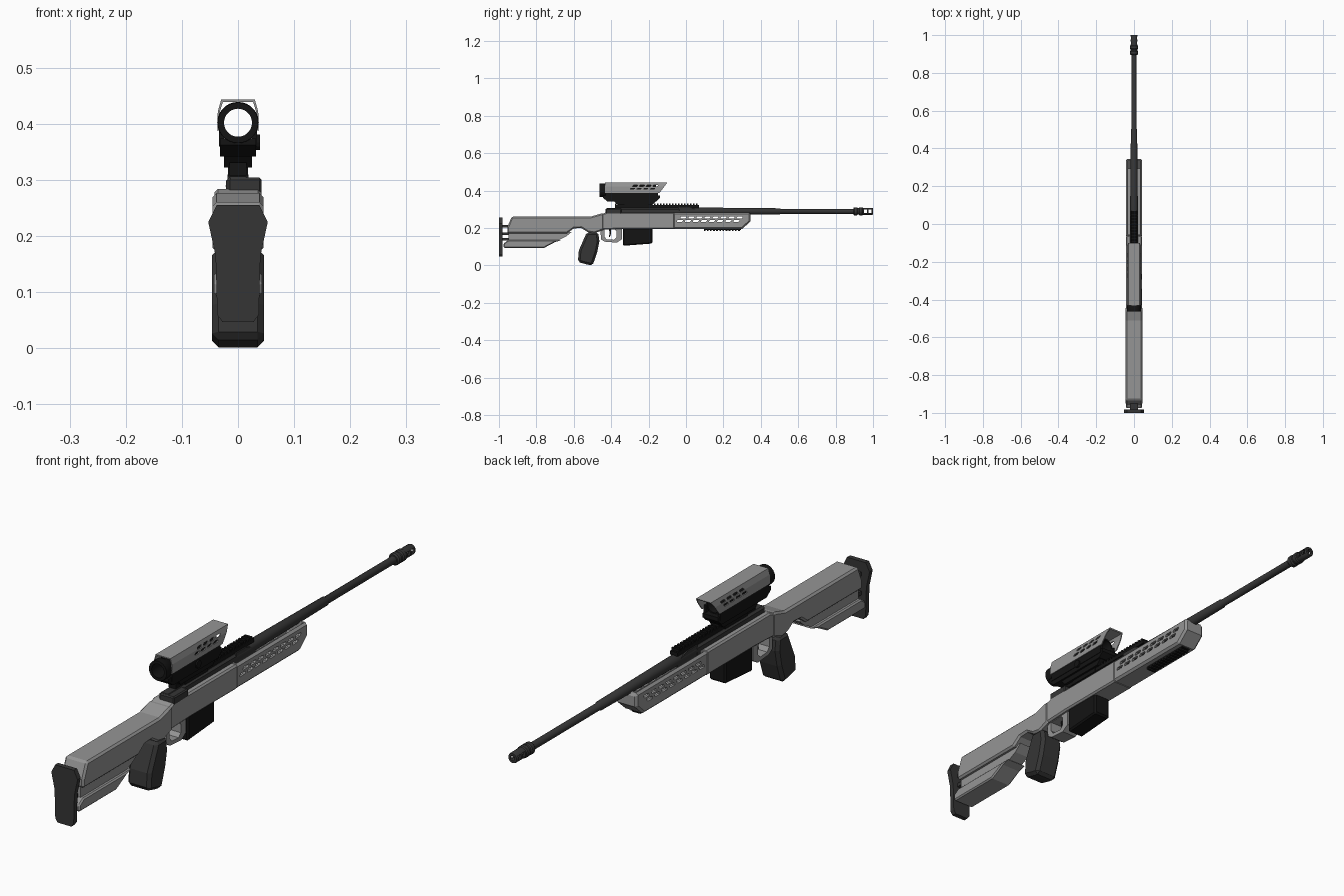
import bpy, bmesh, math
from mathutils import Vector

if "Cube" in bpy.data.objects:
    bpy.data.objects.remove(bpy.data.objects["Cube"])


def material(name, v):
    m = bpy.data.materials.new(name)
    m.diffuse_color = (v, v, v, 1)
    m.use_nodes = True
    m.node_tree.nodes["Principled BSDF"].inputs["Base Color"].default_value = m.diffuse_color
    return m


LIGHT = material("light_grey", 0.30)
DARK = material("dark_grey", 0.036)
BLACK = material("black", 0.007)


def make(name, bm, mat=None):
    bmesh.ops.recalc_face_normals(bm, faces=bm.faces[:])
    me = bpy.data.meshes.new(name)
    bm.to_mesh(me)
    bm.free()
    ob = bpy.data.objects.new(name, me)
    bpy.context.collection.objects.link(ob)
    if mat:
        me.materials.append(mat)
    return ob


def add_prism(bm, pts, lo, hi, axis):
    """Extrude a 2D outline: axis x uses (y,z) points, axis y uses (x,z)."""
    def v(p, t):
        return (t, p[0], p[1]) if axis == "x" else (p[0], t, p[1])
    a = [bm.verts.new(v(p, lo)) for p in pts]
    b = [bm.verts.new(v(p, hi)) for p in pts]
    bm.faces.new(a[::-1])
    bm.faces.new(b)
    for i in range(len(pts)):
        j = (i + 1) % len(pts)
        bm.faces.new((a[i], a[j], b[j], b[i]))


def prism(name, pts, lo, hi, mat=None, axis="x", bevel=0):
    bm = bmesh.new()
    add_prism(bm, pts, lo, hi, axis)
    ob = make(name, bm, mat)
    if bevel:
        m = ob.modifiers.new("chamfer", "BEVEL")
        m.width = bevel
        m.segments = 1
        m.limit_method = "ANGLE"
        m.angle_limit = math.radians(50)
    return ob


def rect(a0, a1, b0, b1):
    return [(a0, b0), (a1, b0), (a1, b1), (a0, b1)]


def box(name, x, y, z, mat=None, bevel=0):
    return prism(name, rect(*y, *z), x[0], x[1], mat, "x", bevel)


def lathe(name, prof, z, mat, n=20):
    """Closed (y, radius) profile turned round a lengthwise axis."""
    bm = bmesh.new()
    rings = []
    for i in range(n):
        a = 2 * math.pi * i / n
        rings.append([bm.verts.new((r * math.cos(a), y, z + r * math.sin(a))) for y, r in prof])
    for i in range(n):
        p, q = rings[i], rings[(i + 1) % n]
        for k in range(len(prof)):
            l = (k + 1) % len(prof)
            bm.faces.new((p[k], p[l], q[l], q[k]))
    ob = make(name, bm, mat)
    bpy.context.view_layer.objects.active = ob
    ob.select_set(True)
    bpy.ops.object.shade_smooth_by_angle(angle=math.radians(35))
    ob.select_set(False)
    return ob


def cut(ob, *cutters):
    for c in cutters:
        m = ob.modifiers.new("cut", "BOOLEAN")
        m.object = c
        m.operation = "DIFFERENCE"
        m.solver = "EXACT"
    dg = bpy.context.evaluated_depsgraph_get()
    dg.update()
    me = bpy.data.meshes.new_from_object(ob.evaluated_get(dg))
    ob.modifiers.clear()
    ob.data = me
    for c in cutters:
        bpy.data.objects.remove(c)


def slots(rows, step, length, h, half):
    """Rows of slanted slots: (first y, z, count)."""
    bm = bmesh.new()
    for y0, z, n in rows:
        for i in range(n):
            y = y0 + i * step
            pts = [(y, z), (y + length - .006, z), (y + length, z + h / 2),
                   (y + length, z + h), (y + .006, z + h), (y, z + h / 2)]
            add_prism(bm, pts, -half, half, "x")
    return make("slot_cutter", bm)


def rail(name, y0, y1, zbase, zroot, ztip, half, n, mat):
    """Toothed accessory rail."""
    p = (y1 - y0) / n
    pts = [(y1, zbase), (y0, zbase)]
    for i in range(n):
        y = y0 + i * p
        pts += [(y, zroot), (y, ztip), (y + p * .55, ztip), (y + p * .55, zroot)]
    pts.append((y1, zroot))
    return prism(name, pts, -half, half, mat)


# Butt pad and its posts
prism("butt_pad", [(-.038, .255), (.038, .255), (.053, .225), (.04, .165), (.037, .06),
                   (.028, .047), (-.028, .047), (-.037, .06), (-.04, .165), (-.053, .225)],
      -1.0, -.982, DARK, "y")
for z in (.14, .17, .21):
    box("butt_post", (-.02, .02), (-.985, -.94), (z - .007, z + .007), DARK)

# Stock: upper body, recessed middle, lower rail
prism("stock_upper", [(-.955, .172), (-.955, .205), (-.932, .261), (-.51, .261), (-.455, .277),
                      (-.44, .277), (-.44, .19), (-.49, .172), (-.525, .178), (-.56, .2),
                      (-.6, .198), (-.635, .172)], -.045, .045, LIGHT, bevel=.007)
prism("stock_middle", [(-.95, .125), (-.95, .18), (-.61, .18), (-.64, .155), (-.70, .125)],
      -.03, .03, LIGHT)
prism("stock_lower", [(-.975, .093), (-.975, .118), (-.95, .135), (-.665, .135), (-.70, .125), (-.76, .093)],
      -.043, .043, LIGHT, bevel=.01)

# Pistol grip
prism("pistol_grip", [(-.53, .178), (-.47, .178), (-.463, .13), (-.475, .07), (-.495, .012),
                      (-.497, 0), (-.525, .004), (-.578, .018), (-.573, .08)],
      -.046, .046, DARK, bevel=.012)

# Chassis, trigger guard, trigger
prism("chassis", [(-.46, .19), (-.46, .272), (-.425, .284), (-.06, .284), (-.06, .195), (-.34, .195)],
      -.042, .042, LIGHT, bevel=.006)
guard = prism("trigger_guard", [(-.457, .2), (-.455, .14), (-.435, .127), (-.37, .122),
                                (-.342, .14), (-.342, .2)], -.03, .03, LIGHT)
cut(guard, prism("guard_cutter", [(-.437, .155), (-.425, .14), (-.385, .137), (-.372, .15),
                                  (-.372, .182), (-.38, .191), (-.437, .191)], -.1, .1))
prism("trigger", [(-.412, .195), (-.402, .195), (-.4, .17), (-.408, .15), (-.413, .152), (-.408, .17)],
      -.005, .005, BLACK)

# Magazine
prism("magazine", [(-.337, .2), (-.337, .105), (-.18, .117), (-.18, .2)], -.034, .034, BLACK, bevel=.006)

# Slotted, hollow fore-end
fore = prism("fore_end", [(-.07, .195), (.30, .195), (.345, .235), (.345, .28), (.338, .284), (-.07, .284)],
             -.042, .042, LIGHT, bevel=.008)
cut(fore, prism("channel_cutter", [(-.055, .205), (.295, .205), (.333, .24), (.333, .32), (-.055, .32)],
                -.033, .033),
    slots([(-.03, .251, 8), (-.048, .233, 8)], .043, .032, .011, .1))
rail("lower_rail", .095, .295, .2, .19, .183, .017, 12, BLACK)

# Receiver, bolt and top rail
box("receiver", (-.021, .021), (-.43, -.03), (.25, .306), DARK, bevel=.007)
prism("receiver_front", [(-.04, .27), (-.04, .31), (.02, .31), (.075, .29), (.075, .27)],
      -.019, .019, DARK)
box("bolt_block", (-.017, .042), (-.43, -.345), (.273, .304), DARK, bevel=.004)
rail("top_rail", -.38, .07, .308, .322, .331, .015, 28, BLACK)

# Barrel and muzzle brake
lathe("barrel", [(-.05, .008), (-.05, .021), (.08, .0205), (.5, .0165), (.505, .0135),
                 (.92, .0135), (.92, .008)], .289, DARK)
brake = lathe("muzzle_brake", [(.895, .009), (.895, .018), (.9, .022), (.914, .022), (.918, .018),
                               (.924, .018), (.928, .022), (.942, .022), (.946, .019),
                               (.996, .019), (1.0, .017), (1.0, .009)], .289, DARK)
cut(brake, *[box("port_cutter", (-.1, .1), (y, y + .016), (.279, .299)) for y in (.951, .976)])

# Scope: open tube, base steps and mount
lathe("scope_tube", [(-.462, .025), (-.462, .036), (-.435, .037), (-.428, .033), (-.19, .033),
                     (-.16, .03), (-.16, .025)], .402, BLACK, 28)
prism("scope_base", [(-.445, .374), (-.445, .362), (-.42, .342), (-.16, .342), (-.14, .36), (-.14, .374)],
      -.032, .032, BLACK)
for s in (-1, 1):
    prism("scope_cheek", rect(*sorted((s * .025, s * .034)), .36, .4), -.43, -.15, BLACK, "y")
prism("scope_step", [(-.385, .345), (-.365, .322), (-.18, .322), (-.16, .345)], -.025, .025, BLACK)
box("scope_mount", (-.018, .018), (-.33, -.2), (.306, .33), BLACK)
prism("scope_knob", [(-.28 + .014 * math.cos(i * math.pi / 6), .367 + .014 * math.sin(i * math.pi / 6))
                     for i in range(12)], .03, .039, BLACK)

# Light hood over the scope, with a raked front edge and side slots
outer = [(-.037, .388), (-.036, .422), (-.03, .443), (.03, .443), (.036, .422), (.037, .388)]
inner = [(.033, .388), (.0325, .421), (.027, .439), (-.027, .439), (-.0325, .421), (-.033, .388)]
hood = prism("scope_hood", outer + inner, -.432, -.10, LIGHT, "y")
for v in hood.data.vertices:
    if v.co.y > -.2:
        v.co.y -= (.443 - v.co.z) * .75
cut(hood, slots([(-.285, .421, 4), (-.30, .405, 4)], .036, .026, .009, .1))
